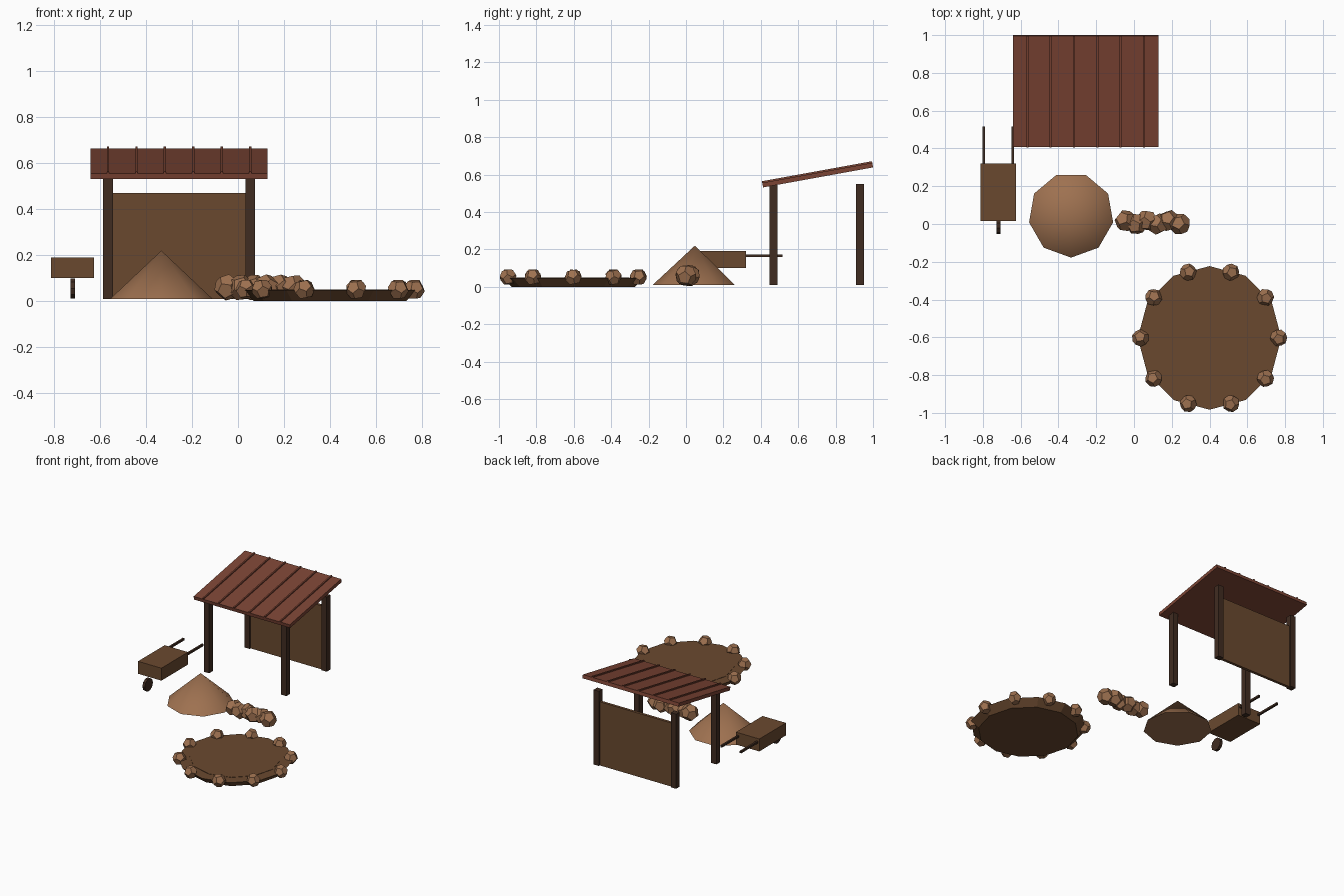
import bpy
import bmesh
import math
import random
from mathutils import Euler, Matrix, Vector

random.seed(4)
default = bpy.data.objects.get("Cube")
if default:
    bpy.data.objects.remove(default, do_unlink=True)


def material(name, hex_colour):
    channels = [int(hex_colour[i:i + 2], 16) / 255 for i in (0, 2, 4)]
    linear = [((c + 0.055) / 1.055) ** 2.4 for c in channels]
    mat = bpy.data.materials.new(name)
    mat.use_nodes = True
    mat.diffuse_color = (*linear, 1)
    mat.node_tree.nodes["Principled BSDF"].inputs["Base Color"].default_value = (*linear, 1)
    return mat


roof_red = material("roof_red", "7B4434")
dark_wood = material("dark_wood", "402C21")
brown = material("earth_brown", "6A492F")
clay = material("light_clay", "9E7150")


def finish(name, bm, mat, location=(0, 0, 0), rotation=(0, 0, 0)):
    mesh = bpy.data.meshes.new(name)
    bm.to_mesh(mesh)
    bm.free()
    mesh.materials.append(mat)
    obj = bpy.data.objects.new(name, mesh)
    obj.location = location
    obj.rotation_euler = rotation
    bpy.context.collection.objects.link(obj)
    return obj


def box(name, size, location, mat, rotation=(0, 0, 0)):
    bm = bmesh.new()
    bmesh.ops.create_cube(bm, size=1)
    bmesh.ops.scale(bm, vec=size, verts=bm.verts)
    return finish(name, bm, mat, location, rotation)


def cone(name, sides, bottom, top, height, location, mat, rotation=(0, 0, 0)):
    bm = bmesh.new()
    bmesh.ops.create_cone(bm, cap_ends=True, segments=sides,
                          radius1=bottom, radius2=top, depth=height)
    return finish(name, bm, mat, location, rotation)


def rock(name, radius, location, tilt):
    # Twelve-sided stone: the dual of an icosahedron
    ico = bmesh.new()
    bmesh.ops.create_icosphere(ico, subdivisions=1, radius=1)
    points = [f.calc_center_median().normalized() * radius for f in ico.faces]
    ico.free()
    bm = bmesh.new()
    for p in points:
        bm.verts.new(p)
    bmesh.ops.convex_hull(bm, input=bm.verts)
    bmesh.ops.dissolve_limit(bm, angle_limit=0.05, verts=bm.verts, edges=bm.edges)
    bmesh.ops.recalc_face_normals(bm, faces=bm.faces)
    return finish(name, bm, clay, location, tilt)


# Shelter posts and back wall
for side, x in (("right", -0.565), ("left", 0.053)):
    for end, y in (("front", 0.468), ("back", 0.93)):
        box(f"{end}_{side}_post", (0.042, 0.042, 0.54), (x, y, 0.28), dark_wood)
box("back_wall", (0.58, 0.02, 0.46), (-0.256, 0.93, 0.24), brown)

# Sloping roof with raised battens
slope = math.radians(10.3)
centre = Vector((-0.256, 0.704, 0.597))
box("roof", (0.77, 0.598, 0.025), centre, roof_red, (slope, 0, 0))
lift = Matrix.Rotation(slope, 3, "X") @ Vector((0, 0, 0.015))
for i in range(6):
    offset = Vector(((i - 2.5) * 0.1235, 0, 0))
    box(f"roof_batten_{i + 1}", (0.01, 0.598, 0.012), centre + offset + lift,
        roof_red, (slope, 0, 0))

# Clay mound
mound = cone("clay_mound", 9, 0.226, 0, 0.21, (-0.333, 0.048, 0.115), clay,
             (0, 0, math.pi))
bpy.ops.object.select_all(action="DESELECT")
mound.select_set(True)
bpy.context.view_layer.objects.active = mound
bpy.ops.object.shade_smooth_by_angle(angle=math.radians(40))

# Row of heaped stones
for i in range(6):
    spot = (-0.046 + i * 0.0575, 0.018 if i % 2 == 0 else 0.0, 0.06)
    rock(f"heap_stone_{i + 1}", 0.058, spot,
         Euler((random.uniform(-0.5, 0.5), random.uniform(-0.5, 0.5), i * 1.1)))

# Round pit tapering to its base, with a stone border
pit = Vector((0.4, -0.603, 0))
cone("pit", 12, 0.33, 0.38, 0.048, pit + Vector((0, 0, 0.024)), brown)
cone("pit_floor", 12, 0.3, 0.3, 0.004, pit + Vector((0, 0, 0.048)), brown)
for i in range(10):
    a = i * math.tau / 10
    spot = pit + Vector((0.366 * math.cos(a), 0.366 * math.sin(a), 0.052))
    rock(f"border_stone_{i + 1}", 0.046, spot, Euler((0.2, 0, i * 0.7)))

# Wheelbarrow
box("barrow_tray", (0.187, 0.305, 0.09), (-0.718, 0.168, 0.145), brown)
for side, x in (("right", -0.796), ("left", -0.642)):
    box(f"barrow_{side}_handle", (0.014, 0.24, 0.014), (x, 0.395, 0.165), dark_wood)
cone("barrow_wheel", 10, 0.046, 0.046, 0.02, (-0.718, -0.008, 0.056), dark_wood,
     (0, math.pi / 2, 0))
